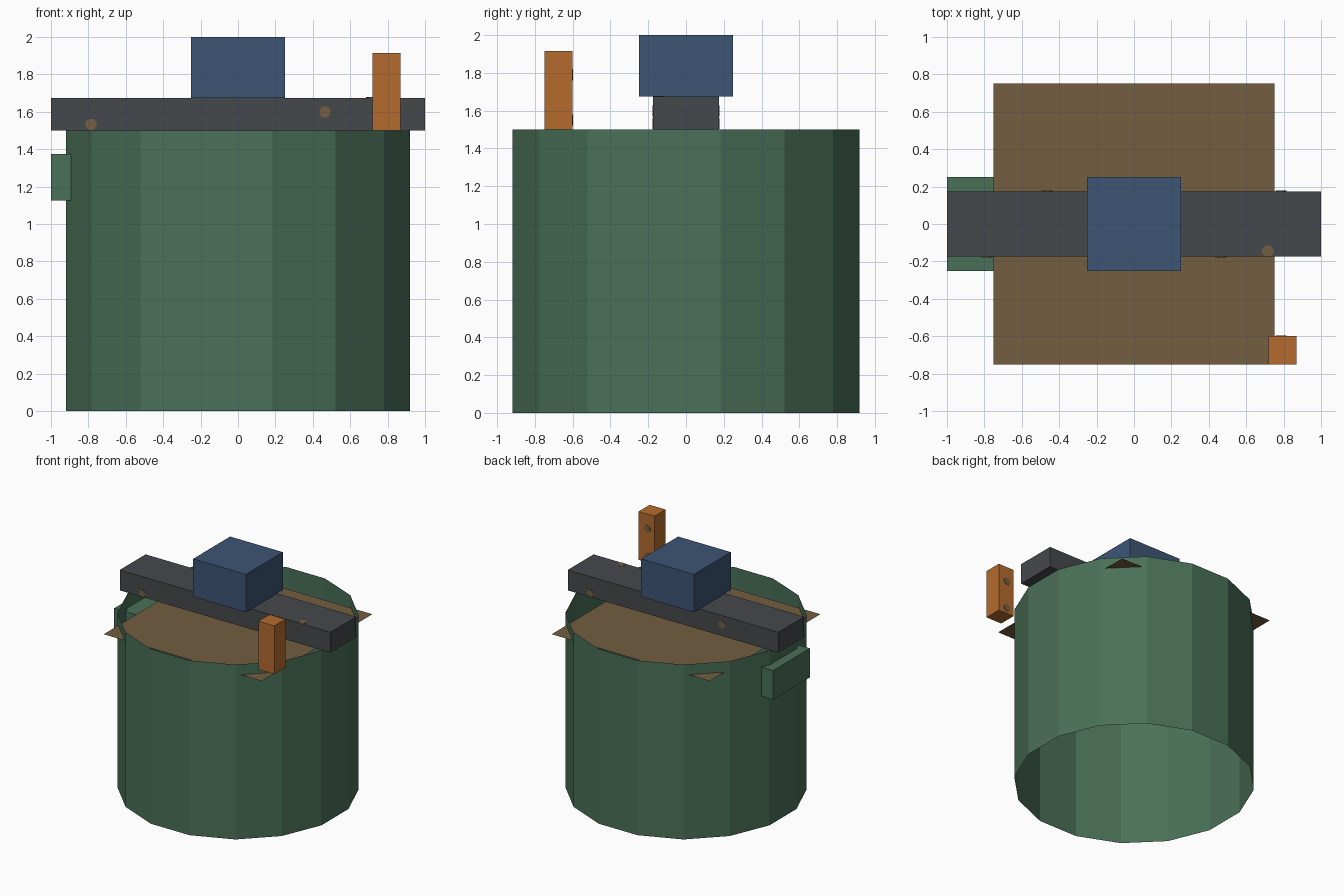
import bpy
import math
from mathutils import Matrix, Vector

cube = bpy.data.objects.get("Cube")
if cube:
    bpy.data.objects.remove(cube, do_unlink=True)


def material(name, *rgb):
    """Flat material from 0-255 display values, converted to linear."""
    linear = [((c / 255 + 0.055) / 1.055) ** 2.4 for c in rgb]
    mat = bpy.data.materials.new(name)
    mat.use_nodes = True
    mat.diffuse_color = (*linear, 1)
    bsdf = mat.node_tree.nodes["Principled BSDF"]
    bsdf.inputs["Base Color"].default_value = (*linear, 1)
    bsdf.inputs["Roughness"].default_value = 0.9
    return mat


green = material("drum green", 74, 112, 88)
brown = material("muddy brown", 115, 94, 64)
grey = material("dark steel", 69, 72, 76)
blue = material("slate blue", 61, 85, 116)
orange = material("rust orange", 180, 107, 45)


def finish(name, mat):
    obj = bpy.context.object
    obj.name = obj.data.name = name
    obj.data.materials.append(mat)
    return obj


def box(name, mat, low, high):
    """Axis-aligned box between two corners."""
    low, high = Vector(low), Vector(high)
    bpy.ops.mesh.primitive_cube_add(size=1)
    obj = finish(name, mat)
    obj.data.transform(Matrix.Translation((low + high) / 2) @ Matrix.Diagonal((*(high - low), 1)))
    return obj


def rivet(name, position, normal):
    """Thin eight-sided disc lying on a face."""
    bpy.ops.mesh.primitive_cylinder_add(vertices=8, radius=0.032, depth=0.006)
    obj = finish(name, brown)
    turn = Vector(normal).to_track_quat("Z", "Y").to_matrix().to_4x4()
    spin = Matrix.Rotation(math.pi / 8, 4, "Z")
    obj.data.transform(Matrix.Translation(position) @ turn @ spin)


# Open sixteen-sided drum, flat side to the front
bpy.ops.mesh.primitive_cylinder_add(vertices=16, radius=0.9375, depth=1.5, end_fill_type="NOTHING")
drum = finish("drum_wall", green)
drum.data.transform(Matrix.Translation((0, 0, 0.75)) @ Matrix.Rotation(math.pi / 16, 4, "Z"))

# Square contents surface whose corners pass through the wall
bpy.ops.mesh.primitive_plane_add(size=1.5)
finish("contents_surface", brown).data.transform(Matrix.Translation((0, 0, 1.41)))

# Side bracket, cross bar, top block and post
box("side_bracket", green, (-1, -0.25, 1.125), (-0.75, 0.25, 1.375))
box("cross_bar", grey, (-1, -0.175, 1.5), (1, 0.175, 1.675))
box("top_block", blue, (-0.25, -0.25, 1.675), (0.25, 0.25, 2))
box("corner_post", orange, (0.72, -0.75, 1.5), (0.87, -0.6, 1.915))

# Bar rivets, repeated on the opposite side by a half turn
for side, label in ((1, "front"), (-1, "back")):
    for i, (x, z) in enumerate(((-0.785, 1.532), (0.465, 1.598))):
        rivet(f"{label}_bar_rivet_{i + 1}", (side * x, -side * 0.175, z), (0, -side, 0))
rivet("top_bar_rivet", (0.715, -0.145, 1.675), (0, 0, 1))

# Post rivets
for i, z in enumerate((1.55, 1.79)):
    rivet(f"post_rivet_{i + 1}", (0.787, -0.6, z), (0, 1, 0))
